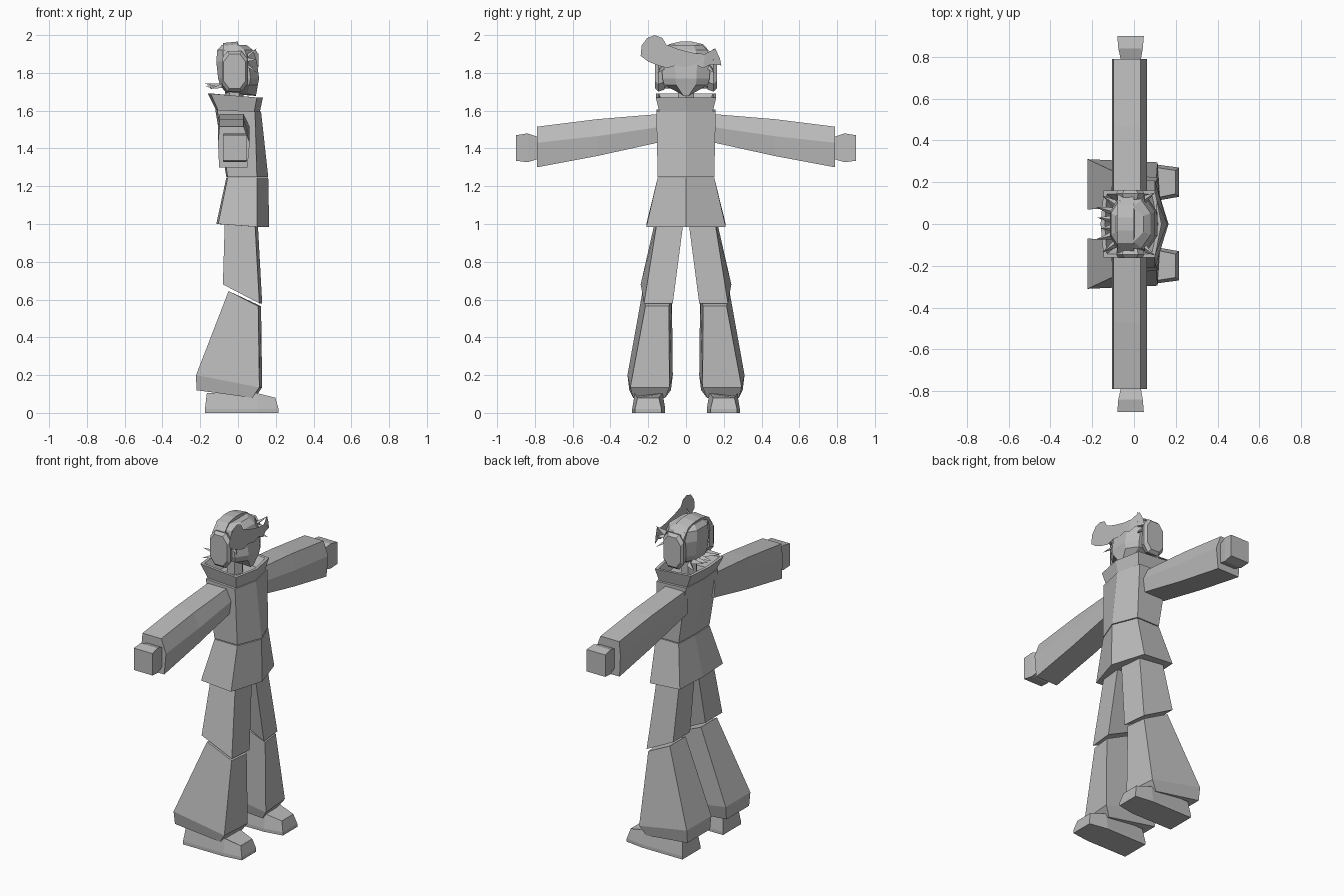
import bpy, bmesh, math
from mathutils import Vector

if "Cube" in bpy.data.objects:
    bpy.data.objects.remove(bpy.data.objects["Cube"])

grey = bpy.data.materials.new("plain grey")
grey.diffuse_color = (0.5, 0.5, 0.5, 1)
grey.use_nodes = True
grey.node_tree.nodes["Principled BSDF"].inputs["Base Color"].default_value = grey.diffuse_color


def finish(name, bm, mirror=False):
    bmesh.ops.recalc_face_normals(bm, faces=bm.faces)
    mesh = bpy.data.meshes.new(name)
    bm.to_mesh(mesh)
    bm.free()
    mesh.materials.append(grey)
    ob = bpy.data.objects.new(name, mesh)
    bpy.context.collection.objects.link(ob)
    if mirror:
        mod = ob.modifiers.new("mirror", 'MIRROR')
        mod.use_axis = (False, True, False)
        mod.use_mirror_merge = False
    return ob


def loft(name, rings, mirror=False):
    """Skin a series of point rings and cap both ends."""
    bm = bmesh.new()
    vs = [[bm.verts.new(p) for p in r] for r in rings]
    n = len(vs[0])
    for a, b in zip(vs, vs[1:]):
        for i in range(n):
            j = (i + 1) % n
            bm.faces.new((a[i], a[j], b[j], b[i]))
    bm.faces.new(vs[0])
    bm.faces.new(vs[-1])
    return finish(name, bm, mirror)


def hexring(ridge, fx, bx, br, w, zf, zb):
    """Body section with a centre ridge at the front and the back."""
    return [(ridge, 0, zf), (fx, w, zf), (bx, w, zb),
            (br, 0, zb), (bx, -w, zb), (fx, -w, zf)]


# jacket: chest, flared skirt, open collar
loft("jacket_chest", [hexring(.16, .10, -.055, -.062, .15, 1.25, 1.25),
                      hexring(.122, .09, -.11, -.12, .157, 1.595, 1.605)])
loft("jacket_skirt", [hexring(.16, .10, -.055, -.062, .15, 1.245, 1.245),
                      hexring(.165, .10, -.105, -.115, .21, .985, 1.0)])
loft("collar", [hexring(.115, .085, -.105, -.115, .14, 1.59, 1.60),
                hexring(.132, .10, -.145, -.16, .16, 1.67, 1.69),
                hexring(.115, .085, -.13, -.14, .143, 1.67, 1.69),
                hexring(.09, .065, -.09, -.095, .11, 1.615, 1.62)])


# arms: six-sided sleeves and blocky hands
def sleeve(y, top, mid, low):
    return [(-.098, y, top), (.03, y, top), (.062, y, mid),
            (.05, y, low), (-.10, y, low), (-.106, y, mid)]


loft("sleeve", [sleeve(.13, 1.583, 1.515, 1.435), sleeve(.47, 1.555, 1.465, 1.36),
                sleeve(.79, 1.515, 1.43, 1.30)], True)


def box_ring(y, x0, x1, z0, z1):
    return [(x0, y, z0), (x1, y, z0), (x1, y, z1), (x0, y, z1)]


loft("hand", [box_ring(.78, -.062, .032, 1.345, 1.46),
              box_ring(.84, -.075, .042, 1.327, 1.48),
              box_ring(.90, -.08, .047, 1.335, 1.47)], True)


# legs: front edge and back edge have their own widths and heights
def leg(fx, fi, fo, zf, bx, bi, bo, zb):
    return [(fx, fi, zf), (fx - .015, fo, zf), (bx, bo, zb), (bx, bi, zb)]


loft("trouser_thigh", [leg(.105, .015, .155, 1.0, -.07, .015, .165, 1.01),
                       leg(.128, .07, .222, .58, -.08, .075, .24, .68)], True)
loft("trouser_flare", [leg(.122, .09, .215, .565, -.05, .075, .23, .645),
                       leg(.128, .088, .295, .135, -.222, .07, .31, .2),
                       leg(.09, .11, .28, .08, -.22, .08, .30, .12)], True)


# shoes
def sole(z, heel, toe, inset):
    i = inset
    return [(heel, .11 + i, z), (.10, .11 + i, z), (toe, .13 + i, z),
            (toe, .27 - i, z), (.10, .285 - i, z), (heel, .285 - i, z)]


shoe_top = [Vector(p) for p in sole(.105, -.165, .198, .014)]
for k in (2, 3):
    shoe_top[k].z = .08
loft("shoe", [sole(0, -.175, .215, 0), sole(.02, -.175, .215, 0), shoe_top], True)


# head: chamfered sections, narrowing to the chin
def skull(z, x0, x1, w, tilt=0):
    c = w * .45
    return [(x1, -c, z - tilt), (x1, c, z - tilt), (x1 - .045, w, z), (x0 + .04, w, z),
            (x0, c, z), (x0, -c, z), (x0 + .04, -w, z), (x1 - .045, -w, z)]


loft("head", [skull(1.69, -.06, .095, .03, .012), skull(1.735, -.095, .105, .115),
              skull(1.77, -.105, .112, .125), skull(1.86, -.115, .10, .128),
              skull(1.92, -.11, .08, .115), skull(1.948, -.085, .045, .085)])
loft("neck", [[(-.02 + .05 * math.cos(t), .05 * math.sin(t), z)
               for t in [i * math.pi / 3 for i in range(6)]] for z in (1.6, 1.72)])


# headphones: eight-sided cups and a band arching over the head
def cup(y, s):
    hx, hz, cx, cz = .068 * s, .107 * s, .03, .04
    return [(-.018 + a, y, 1.808 + b) for a, b in
            ((hx, hz - cz), (hx - cx, hz), (cx - hx, hz), (-hx, hz - cz),
             (-hx, cz - hz), (cx - hx, -hz), (hx - cx, -hz), (hx, cz - hz))]


loft("headphone_cup", [cup(.115, .9), cup(.145, 1), cup(.163, .85)], True)
arch = [(.15, 1.84), (.138, 1.90), (.09, 1.952), (.03, 1.966)]
arch += [(-y, z) for y, z in reversed(arch)]
loft("headphone_band", [[(-.08, y, z - .008), (.0, y, z),
                         (.005, y * .82, z - .035), (-.075, y * .82, z - .043)]
                        for y, z in arch])

# fringe: thin sheet on the forehead, a round tuft at one end, spikes at the other
outline = [(-.24, 1.89), (-.235, 1.945), (-.205, 1.985), (-.165, 2.0), (-.125, 1.985),
           (-.105, 1.95), (-.04, 1.925), (.04, 1.905), (.10, 1.90), (.155, 1.93),
           (.14, 1.893), (.18, 1.875), (.15, 1.865), (.187, 1.84), (.13, 1.845),
           (.09, 1.825), (.05, 1.845), (0, 1.83), (-.05, 1.84), (-.10, 1.825),
           (-.15, 1.84), (-.20, 1.86)]
bm = bmesh.new()
bm.faces.new([bm.verts.new((.109 - max(0, y - .09) * .3, y, z)) for y, z in outline])
bmesh.ops.triangulate(bm, faces=bm.faces)
finish("fringe", bm)


# hair spikes: thin three-sided points at the nape and the temples
def spikes(name, specs):
    bm = bmesh.new()
    for base, tip, r in specs:
        b = [bm.verts.new(Vector(base) + Vector(d) * r)
             for d in ((0, -1, 0), (0, 1, 0), (0, 0, 1))]
        t = bm.verts.new(tip)
        bm.faces.new(b)
        for i in range(3):
            bm.faces.new((b[i], b[(i + 1) % 3], t))
    finish(name, bm)


spikes("nape_hair", [((-.085, y, 1.72), (-.14 - d, y * 1.5, 1.715 + h), .024)
                     for y, d, h in ((-.09, .01, .0), (-.05, .045, .03), (-.015, .02, .005),
                                     (.02, .035, .015), (.055, .045, .03), (.09, .01, .0))])
spikes("temple_hair", [((.05, s * .115, z), (.10, s * .15, z + h), .022)
                       for s in (-1, 1) for z, h in ((1.83, -.03), (1.86, .01), (1.88, .05))])
